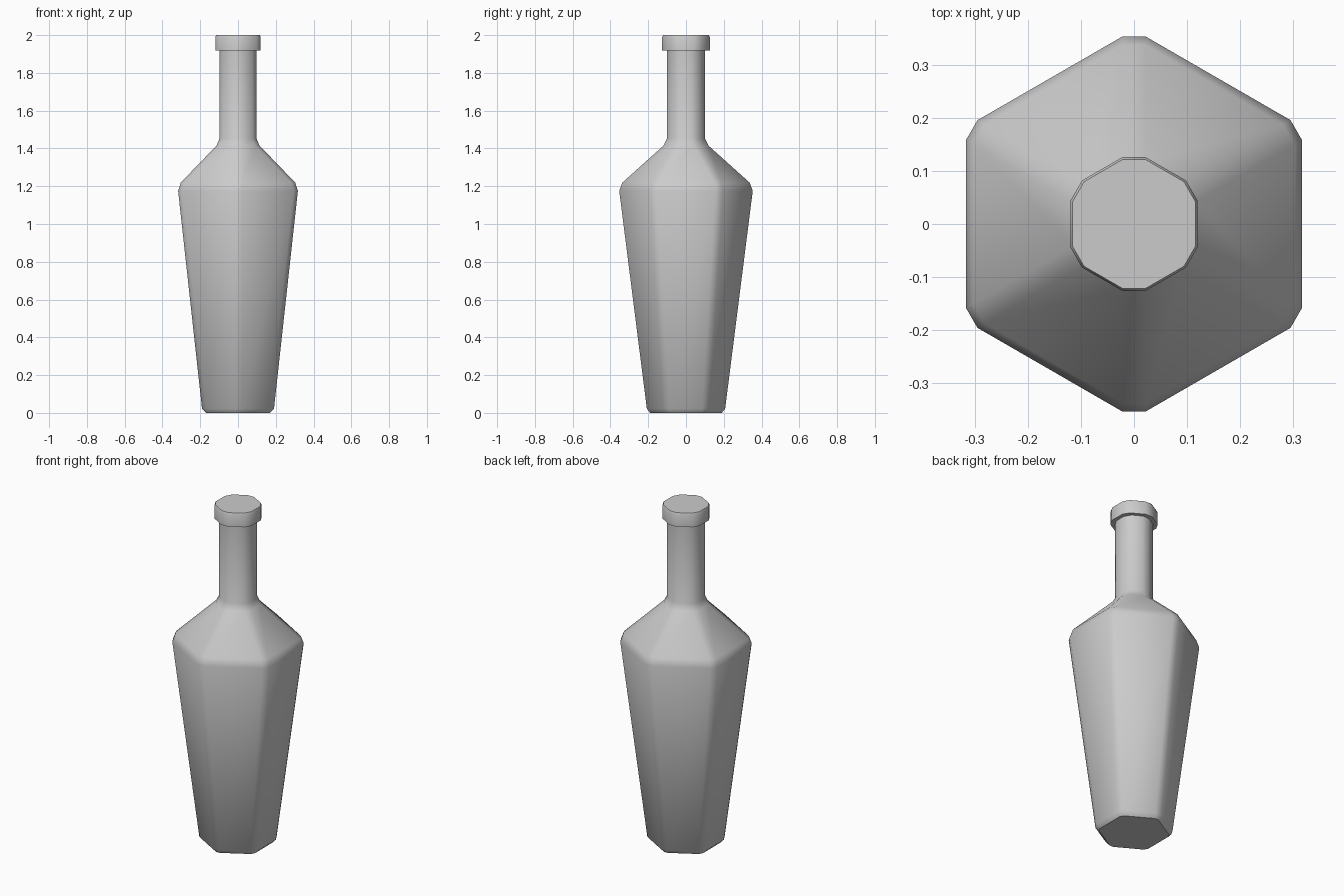
import bpy, bmesh, math
from mathutils import Vector

if "Cube" in bpy.data.objects:
    bpy.data.objects.remove(bpy.data.objects["Cube"])


def section(apothem, z, cut):
    """Hexagon pointing along y, each corner cut back along its edges."""
    corners = [Vector((math.cos(a), math.sin(a), 0)) * apothem / math.cos(math.pi / 6)
               for a in (math.radians(30 + 60 * i) for i in range(6))]
    pts = []
    for i, c in enumerate(corners):
        for other in (corners[i - 1], corners[(i + 1) % 6]):
            p = c + (other - c).normalized() * cut
            pts.append((p.x, p.y, z))
    return pts


def loft(name, profile, angle):
    bm = bmesh.new()
    rings = [[bm.verts.new(p) for p in section(*s)] for s in profile]
    for low, high in zip(rings, rings[1:]):
        for i in range(12):
            j = (i + 1) % 12
            bm.faces.new((low[i], low[j], high[j], high[i]))
    bm.faces.new(rings[0][::-1])
    bm.faces.new(rings[-1])
    mesh = bpy.data.meshes.new(name)
    bm.to_mesh(mesh)
    bm.free()
    obj = bpy.data.objects.new(name, mesh)
    bpy.context.collection.objects.link(obj)
    bpy.ops.object.select_all(action='DESELECT')
    obj.select_set(True)
    bpy.context.view_layer.objects.active = obj
    bpy.ops.object.shade_smooth_by_angle(angle=math.radians(angle))
    return obj


C = 0.0254  # corner cut

# One continuous bottle: base chamfer, tapered body, shoulder, neck, lip
loft("bottle", [
    (0.170, 0.0, 0.014),
    (0.1905, 0.022, C),
    (0.317, 1.175, C),
    (0.303, 1.219, C),
    (0.114, 1.415, C),
    (0.098, 1.452, C),
    (0.098, 1.918, C),
    (0.120, 1.918, C),
    (0.120, 1.990, C),
    (0.116, 2.0, C),
], 40)
